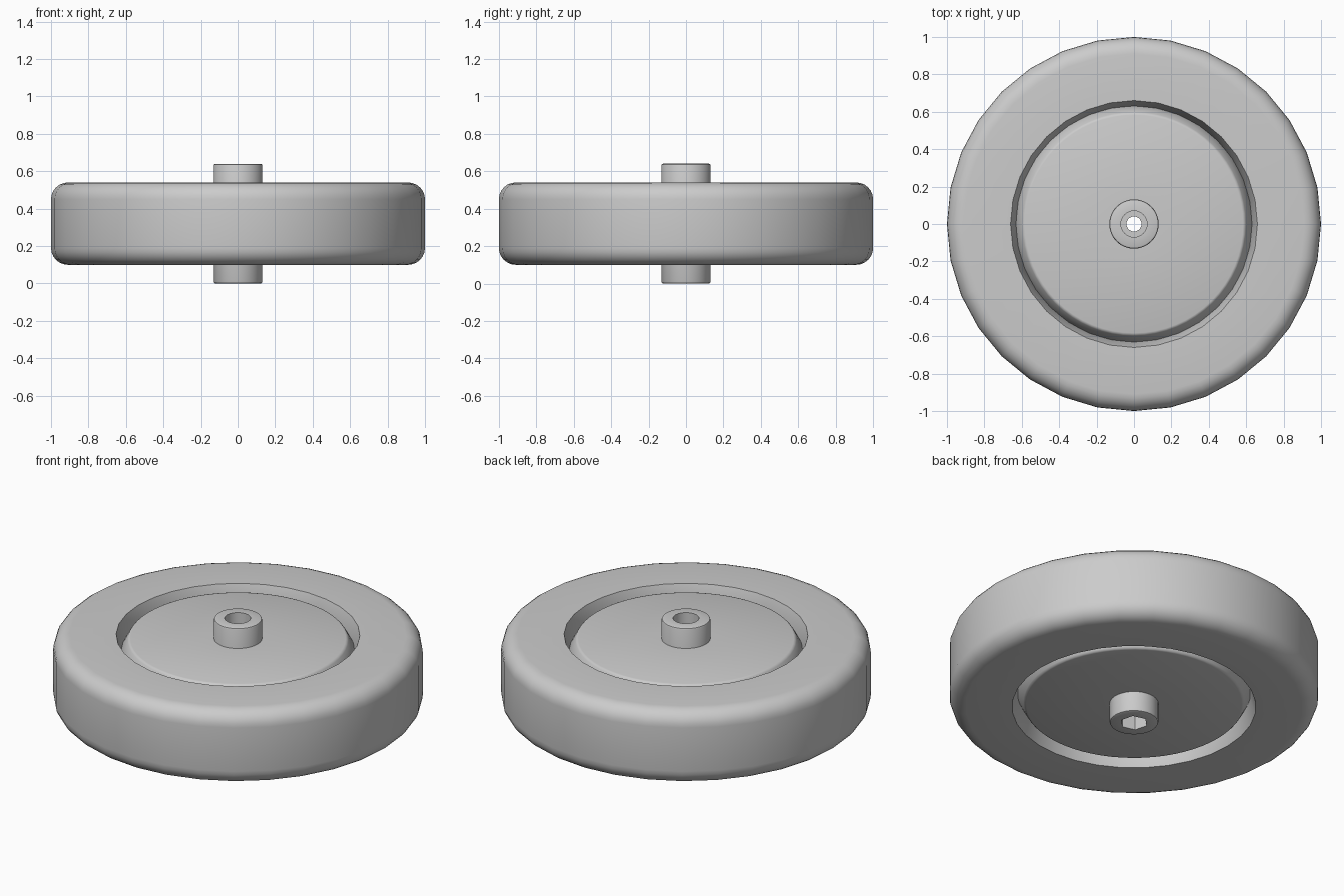
import bpy, bmesh, math

if "Cube" in bpy.data.objects:
    bpy.data.objects.remove(bpy.data.objects["Cube"])

mat = bpy.data.materials.new("plain_grey")
mat.diffuse_color = (0.6, 0.6, 0.6, 1)
mat.use_nodes = True
mat.node_tree.nodes["Principled BSDF"].inputs["Base Color"].default_value = mat.diffuse_color
MID = 0.32   # height of the wheel's mirror plane


def hexagon(radius):
    """Radius of a hexagon as a function of the angle."""
    def r(a):
        t = (a - math.radians(225)) % (math.pi / 3) - math.pi / 6
        return radius * math.cos(math.pi / 6) / math.cos(t)
    return r


def lathe(name, profile, sides):
    """Spin a closed (radius, z) profile around the z axis."""
    bm = bmesh.new()
    rings = []
    for r, z in profile:
        ring = []
        for i in range(sides):
            a = 2 * math.pi * i / sides
            rad = r(a) if callable(r) else r
            ring.append(bm.verts.new((rad * math.cos(a), rad * math.sin(a), z)))
        rings.append(ring)
    for k, ring in enumerate(rings):
        nxt = rings[(k + 1) % len(rings)]
        for i in range(sides):
            j = (i + 1) % sides
            bm.faces.new((ring[i], ring[j], nxt[j], nxt[i]))
    bmesh.ops.recalc_face_normals(bm, faces=bm.faces)
    me = bpy.data.meshes.new(name)
    bm.to_mesh(me)
    bm.free()
    me.materials.append(mat)
    ob = bpy.data.objects.new(name, me)
    bpy.context.collection.objects.link(ob)
    bpy.ops.object.select_all(action='DESELECT')
    ob.select_set(True)
    bpy.context.view_layer.objects.active = ob
    bpy.ops.object.shade_smooth_by_angle(angle=math.radians(32))
    return ob


def mirrored(top):
    """Complete a top half profile with its lower mirror image."""
    return top + [(r, 2 * MID - z) for r, z in reversed(top)]


# tyre with rounded shoulders and a sloped inner lip
shoulder = [(0.91 + 0.09 * math.sin(t), 0.45 + 0.09 * math.cos(t))
            for t in (math.pi / 2 * i / 6 for i in range(7))]
lathe("tyre", mirrored([(0.63, 0.45), (0.66, 0.54)] + shoulder), 32)

# wheel disc with a sloped, slightly rounded rim
lathe("wheel_disc", mirrored([(0.10, 0.52), (0.583, 0.52), (0.592, 0.517),
                              (0.598, 0.51), (0.632, 0.45)]), 64)

# hub: round counterbore on top, through bore, hexagonal pocket below
pocket = hexagon(0.075)
lathe("hub", [(0.122, 0.0), (0.129, 0.003), (0.132, 0.01),
              (0.132, 0.63), (0.129, 0.637), (0.122, 0.64),
              (0.07, 0.64), (0.07, 0.52), (0.04, 0.52),
              (0.04, 0.12), (pocket, 0.12), (pocket, 0.0)], 48)
